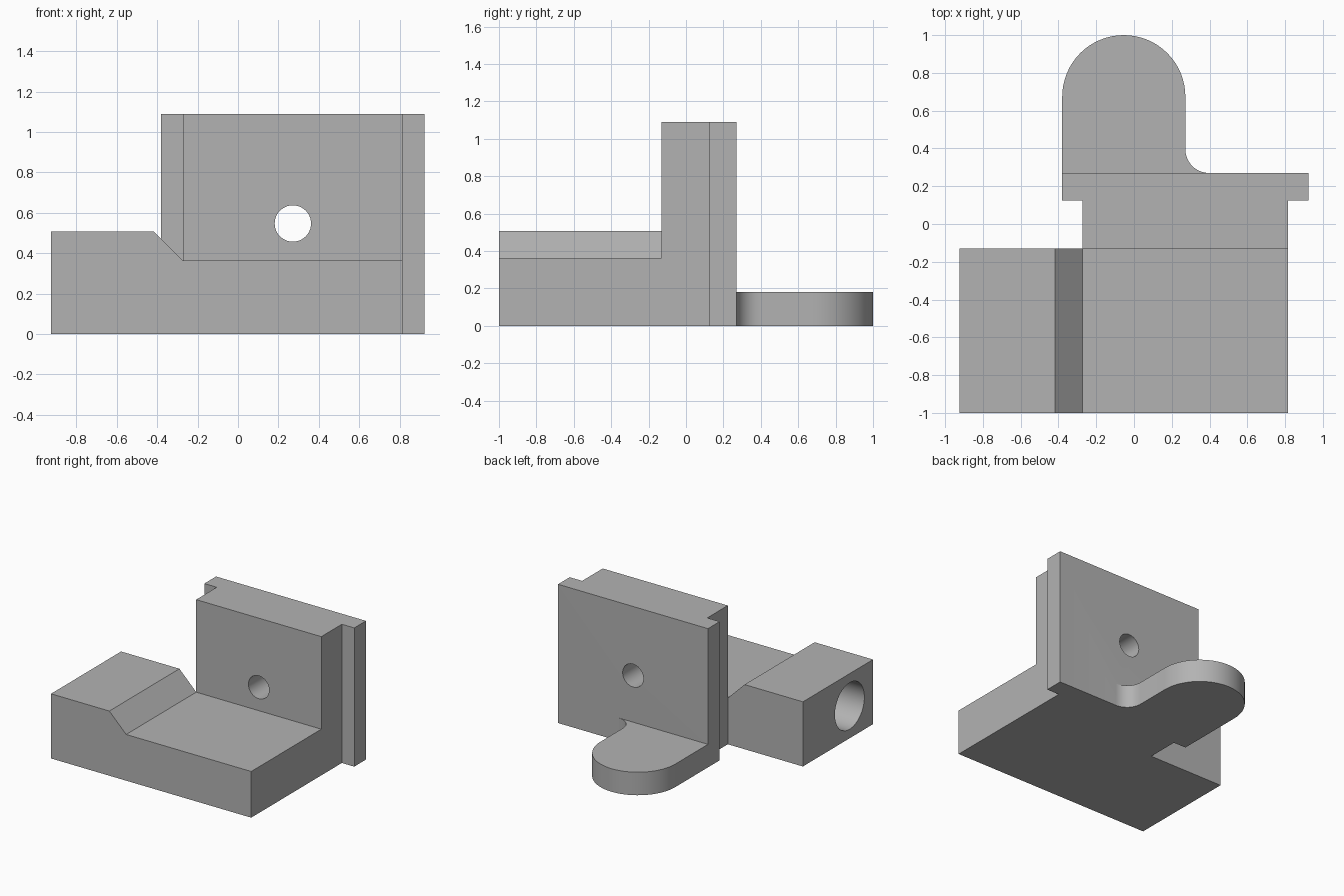
import bpy, bmesh
from math import sin, cos, pi
from mathutils import Matrix, Vector

cube = bpy.data.objects.get("Cube")
if cube:
    bpy.data.objects.remove(cube, do_unlink=True)

grey = bpy.data.materials.new("machined_grey")
grey.use_nodes = True
colour = (0.45, 0.45, 0.45, 1)
grey.diffuse_color = colour
grey.node_tree.nodes["Principled BSDF"].inputs["Base Color"].default_value = colour


def finish(name, bm):
    bmesh.ops.recalc_face_normals(bm, faces=bm.faces)
    mesh = bpy.data.meshes.new(name)
    bm.to_mesh(mesh)
    bm.free()
    mesh.materials.append(grey)
    obj = bpy.data.objects.new(name, mesh)
    bpy.context.collection.objects.link(obj)
    return obj


def extrude_profile(name, points, direction):
    """Solid from a closed outline pushed along a direction."""
    bm = bmesh.new()
    face = bm.faces.new([bm.verts.new(p) for p in points])
    result = bmesh.ops.extrude_face_region(bm, geom=[face])
    moved = [v for v in result["geom"] if isinstance(v, bmesh.types.BMVert)]
    bmesh.ops.translate(bm, verts=moved, vec=direction)
    return finish(name, bm)


def cylinder(name, centre, radius, length, axis):
    bm = bmesh.new()
    turn = Vector((0, 0, 1)).rotation_difference(Vector(axis)).to_matrix().to_4x4()
    bmesh.ops.create_cone(bm, cap_ends=True, segments=48, radius1=radius,
                          radius2=radius, depth=length,
                          matrix=Matrix.Translation(centre) @ turn)
    return finish(name, bm)


def combine(target, other, operation):
    mod = target.modifiers.new(operation.lower(), 'BOOLEAN')
    mod.operation, mod.solver, mod.object = operation, 'EXACT', other
    bpy.context.view_layer.objects.active = target
    bpy.ops.object.modifier_apply(modifier=mod.name)
    bpy.data.objects.remove(other, do_unlink=True)


def arc(cx, cy, r, start, end, steps):
    angles = [start + (end - start) * i / steps for i in range(steps + 1)]
    return [(cx + r * cos(a), cy + r * sin(a)) for a in angles]


LEFT, RIGHT = -0.272, 0.815          # wall sides
FRONT, STEP, BACK = -0.13, 0.125, 0.27
HEIGHT, LIP = 1.09, 0.108

# Base block with raised end and sloped shoulder
base = [(-0.925, 0), (RIGHT, 0), (RIGHT, 0.363), (LEFT, 0.363),
        (-0.418, 0.508), (-0.925, 0.508)]
bracket = extrude_profile("bracket", [(x, -1, z) for x, z in base],
                          (0, FRONT + 1, 0))

# Upright wall with a wider rear flange
wall = [(LEFT, FRONT), (RIGHT, FRONT), (RIGHT, STEP), (RIGHT + LIP, STEP),
        (RIGHT + LIP, BACK), (LEFT - LIP, BACK), (LEFT - LIP, STEP), (LEFT, STEP)]
upright = extrude_profile("upright_wall", [(x, y, 0) for x, y in wall],
                          (0, 0, HEIGHT))

# Rounded rear tab with a fillet on one side
radius, fillet = 0.326, 0.125
tab_x = LEFT - LIP + radius
edge = tab_x + radius
outline = [(LEFT - LIP, BACK)]
outline += arc(edge + fillet, BACK + fillet, fillet, 1.5 * pi, pi, 10)
outline += arc(tab_x, 1 - radius, radius, 0, pi, 32)
tab = extrude_profile("rear_tab", [(x, y, 0) for x, y in outline], (0, 0, 0.181))

combine(bracket, upright, 'UNION')
combine(bracket, tab, 'UNION')

# Through hole in the wall and blind bore in the raised end
combine(bracket, cylinder("wall_hole", (LEFT / 2 + RIGHT / 2, 0.07, 0.547),
                          0.09, 0.8, (0, 1, 0)), 'DIFFERENCE')
combine(bracket, cylinder("end_bore", (-0.925, -0.71, 0.254),
                          0.183, 0.9, (1, 0, 0)), 'DIFFERENCE')

bpy.ops.object.select_all(action='DESELECT')
bracket.select_set(True)
bpy.context.view_layer.objects.active = bracket
bpy.ops.object.shade_smooth_by_angle()
